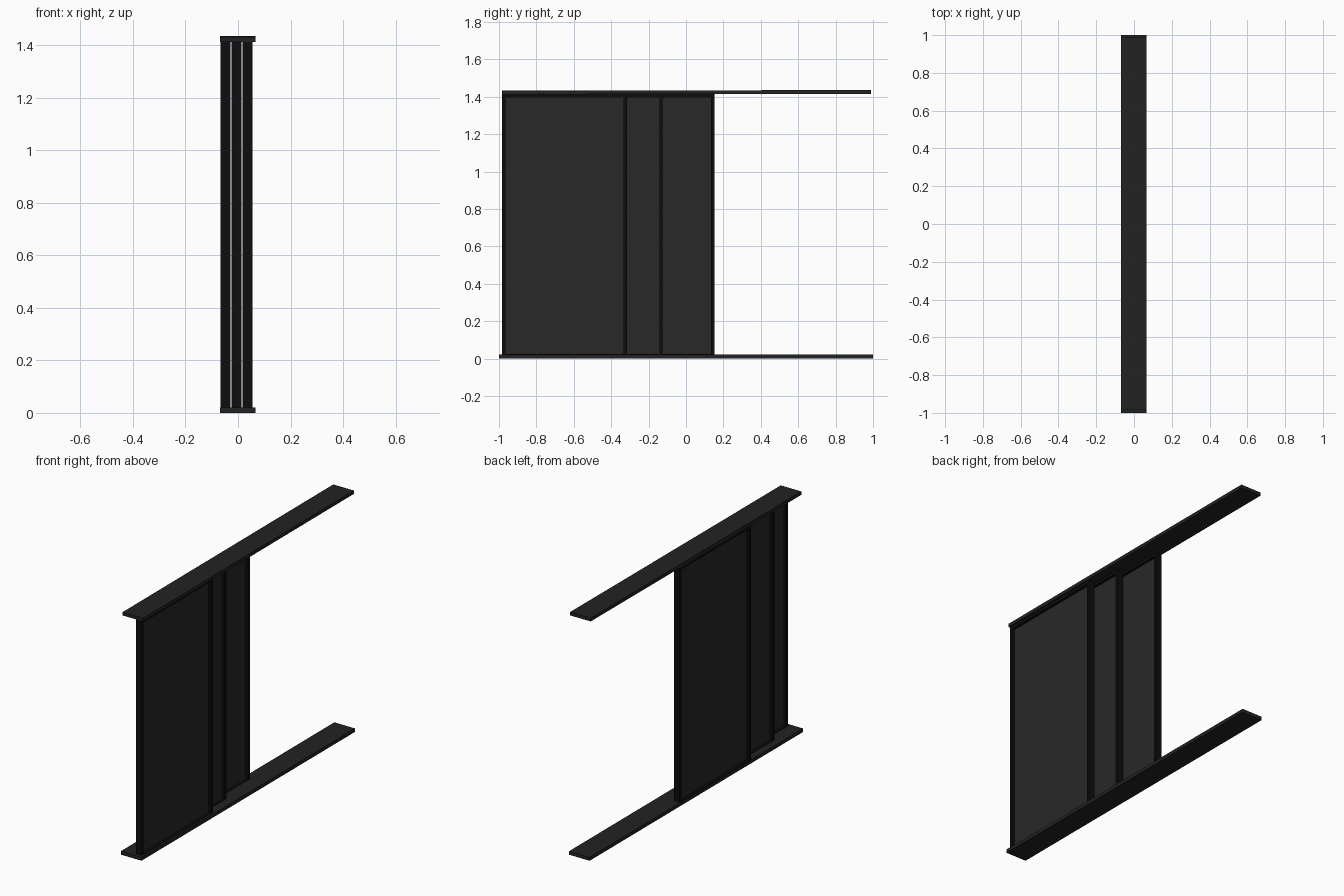
import bpy

if "Cube" in bpy.data.objects:
    bpy.data.objects.remove(bpy.data.objects["Cube"])

def material(name, v):
    m = bpy.data.materials.new(name)
    m.diffuse_color = (v, v, v, 1)
    m.use_nodes = True
    m.node_tree.nodes["Principled BSDF"].inputs["Base Color"].default_value = m.diffuse_color
    return m

TRACK = material("dark_metal", 0.016)
FRAME = material("black_frame", 0.004)
GLASS = material("smoked_glass", 0.021)

def box(name, x, y, z, mat):
    """Box from (min, max) ranges on each axis."""
    bpy.ops.mesh.primitive_cube_add(
        size=1, location=[sum(r) / 2 for r in (x, y, z)])
    o = bpy.context.object
    o.name = name
    o.scale = [r[1] - r[0] for r in (x, y, z)]
    bpy.ops.object.transform_apply(location=False, rotation=False, scale=True)
    o.data.materials.append(mat)
    return o

# Bottom and top tracks (the top one is slightly shorter and barely tilted)
box("bottom_track", (-0.068, 0.067), (-1, 1), (0, 0.021), TRACK)
top = box("top_track", (-0.068, 0.067), (-0.984, 0.99), (1.414, 1.434), TRACK)
top.rotation_euler.x = 0.0015

# Three sliding panels, each in its own lane
W, T, F = 0.668, 0.038, 0.018       # panel width, frame depth, frame face width
Z0, Z1 = 0.006, 1.415
for i, (xc, y0) in enumerate([(0.037, -0.983), (-0.006, -0.793), (-0.047, -0.515)], 1):
    x, y1 = (xc - T / 2, xc + T / 2), y0 + W
    n = f"panel_{i}_"
    box(n + "front_stile", x, (y0, y0 + F), (Z0, Z1), FRAME)
    box(n + "back_stile", x, (y1 - F, y1), (Z0, Z1), FRAME)
    box(n + "bottom_rail", x, (y0 + F, y1 - F), (Z0, Z0 + F), FRAME)
    box(n + "top_rail", x, (y0 + F, y1 - F), (Z1 - F, Z1), FRAME)
    box(n + "glass", (xc - 0.003, xc + 0.003), (y0 + F, y1 - F), (Z0 + F, Z1 - F), GLASS)
